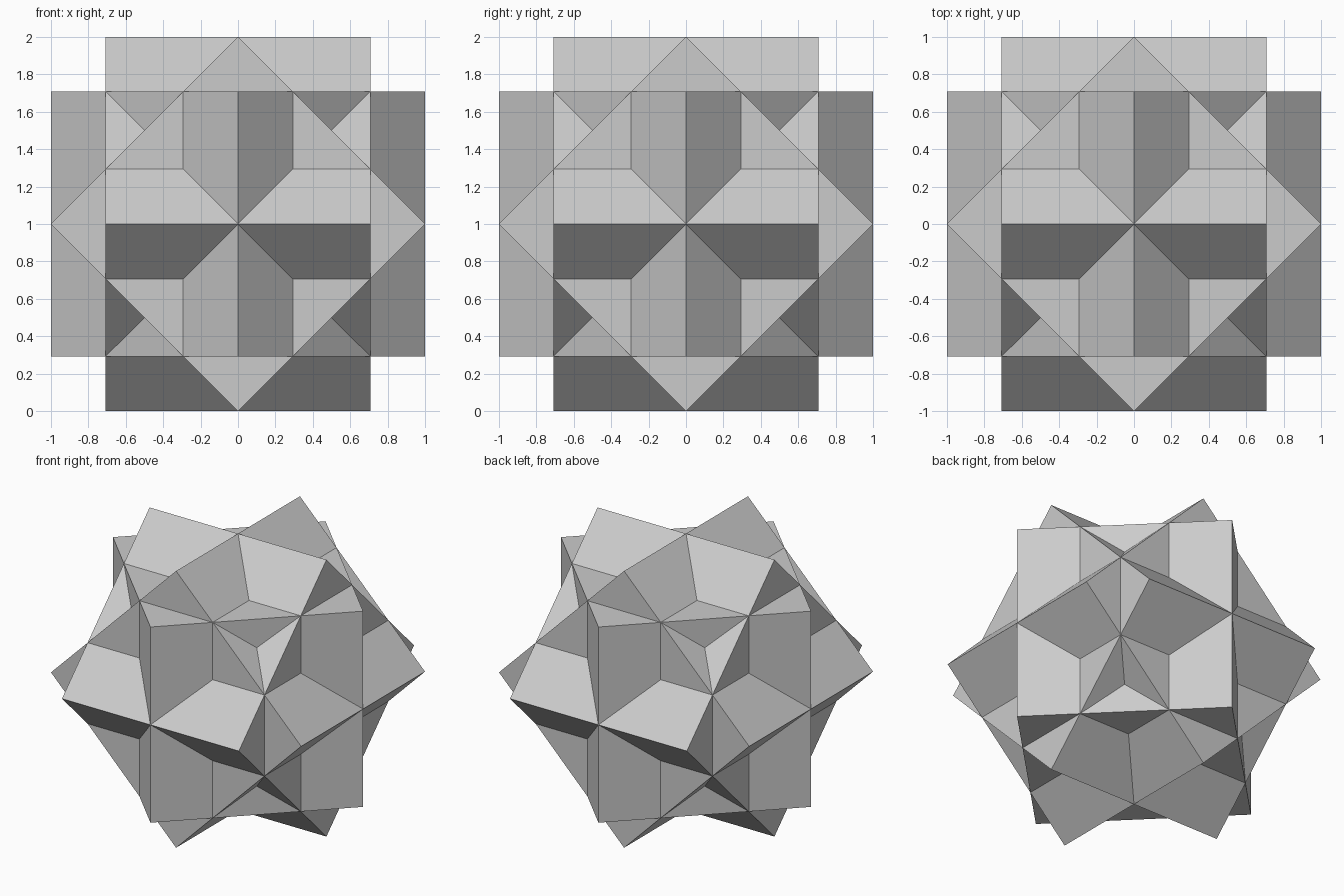
import bpy
from math import pi, sqrt

if "Cube" in bpy.data.objects:
    bpy.data.objects.remove(bpy.data.objects["Cube"])

# Compound of three equal cubes, each turned 45 degrees about a different axis
EDGE = sqrt(2)


def turned_cube(name, axis):
    rotation = [0, 0, 0]
    rotation[axis] = pi / 4
    bpy.ops.mesh.primitive_cube_add(size=EDGE, location=(0, 0, 1), rotation=rotation)
    bpy.context.object.name = name


for i, letter in enumerate("xyz"):
    turned_cube(f"cube_turned_about_{letter}", i)
